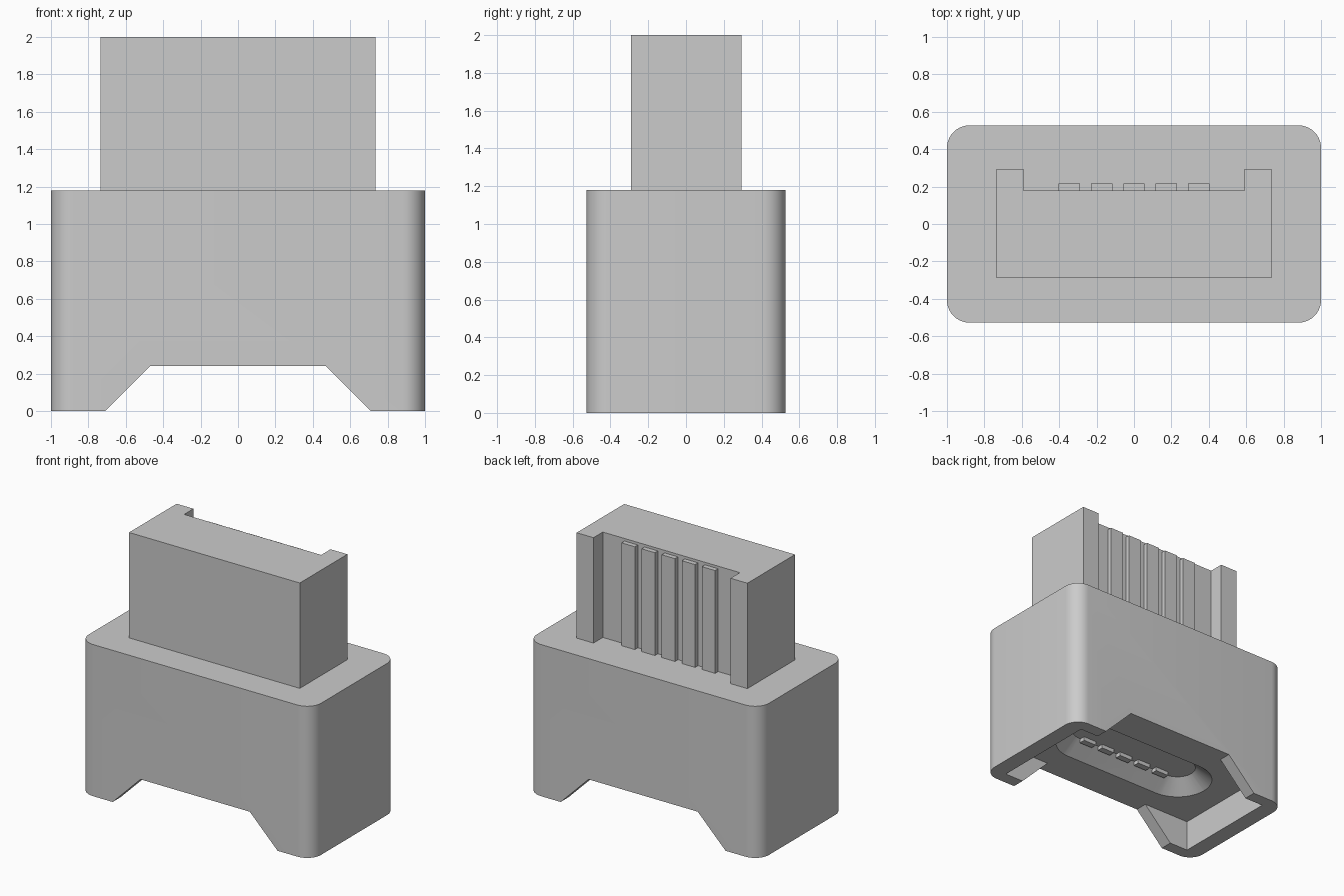
import bpy, bmesh, math
from mathutils import Matrix

if "Cube" in bpy.data.objects:
    bpy.data.objects.remove(bpy.data.objects["Cube"], do_unlink=True)

grey = bpy.data.materials.new("plain_grey")
grey.use_nodes = True
GREY = (0.6, 0.6, 0.6, 1)
grey.diffuse_color = GREY
grey.node_tree.nodes["Principled BSDF"].inputs["Base Color"].default_value = GREY

BODY_TOP = 1.18
CEILING = 0.24


def finish(name, bm):
    bmesh.ops.recalc_face_normals(bm, faces=bm.faces[:])
    mesh = bpy.data.meshes.new(name)
    bm.to_mesh(mesh)
    bm.free()
    obj = bpy.data.objects.new(name, mesh)
    bpy.context.collection.objects.link(obj)
    mesh.materials.append(grey)
    return obj


def loft(name, bottom, top):
    """Closed solid between two rings of matching points."""
    bm = bmesh.new()
    low = [bm.verts.new(p) for p in bottom]
    high = [bm.verts.new(p) for p in top]
    bm.faces.new(low)
    bm.faces.new(high)
    for i in range(len(low)):
        j = (i + 1) % len(low)
        bm.faces.new((low[i], low[j], high[j], high[i]))
    return finish(name, bm)


def prism(name, outline, z0, z1):
    return loft(name, [(x, y, z0) for x, y in outline], [(x, y, z1) for x, y in outline])


def box(name, x0, x1, y0, y1, z0, z1):
    return prism(name, [(x0, y0), (x1, y0), (x1, y1), (x0, y1)], z0, z1)


def rounded(hx, hy, r, steps):
    """Rounded rectangle outline; r equal to hy gives a slot."""
    points = []
    for k, (sx, sy) in enumerate([(1, 1), (-1, 1), (-1, -1), (1, -1)]):
        for i in range(steps + 1):
            a = math.pi / 2 * (k + i / steps)
            points.append((sx * (hx - r) + r * math.cos(a), sy * (hy - r) + r * math.sin(a)))
    return points


def slot_ring(half_length, radius, z):
    return [(x, y, z) for x, y in rounded(half_length, radius + 0.001, radius, 10)]


def cut(target, cutter):
    cutter.hide_render = True
    mod = target.modifiers.new("cut", 'BOOLEAN')
    mod.operation = 'DIFFERENCE'
    mod.solver = 'EXACT'
    mod.object = cutter
    bpy.context.view_layer.objects.active = target
    bpy.ops.object.modifier_apply(modifier=mod.name)
    bpy.data.objects.remove(cutter, do_unlink=True)


# Rounded housing
body = prism("housing", rounded(1.0, 0.527, 0.12, 10), 0, BODY_TOP)

# Hollow underside, then the sloped opening through front and back walls
cut(body, box("underside_cutter", -0.87, 0.87, -0.43, 0.43, -0.1, CEILING))
notch = [(-0.81, -0.1), (0.81, -0.1), (0.47, CEILING), (-0.47, CEILING)]
cut(body, loft("notch_cutter", [(x, -0.8, z) for x, z in notch], [(x, 0.8, z) for x, z in notch]))

# Tapered slot-shaped socket in the ceiling
cut(body, loft("socket_cutter", slot_ring(0.69, 0.27, CEILING - 0.015),
               slot_ring(0.55, 0.13, CEILING + 0.1)))

# Plug with side rails and a recessed back
right_half = [(0.735, -0.29), (0.735, 0.295), (0.59, 0.295), (0.59, 0.18)]
outline = right_half + [(-x, y) for x, y in reversed(right_half)]
prism("plug", outline, BODY_TOP, 2.0)

# Contact strips on the plug and inside the socket
for i in range(5):
    x = (i - 2) * 0.173
    box(f"plug_contact_{i + 1}", x - 0.057, x + 0.057, 0.18, 0.217, BODY_TOP, 1.98)
    box(f"socket_contact_{i + 1}", x - 0.057, x + 0.057, -0.14, -0.09,
        CEILING + 0.07, CEILING + 0.1)

# Smooth rounded corners, sharp edges kept
bpy.ops.object.select_all(action='DESELECT')
body.select_set(True)
bpy.context.view_layer.objects.active = body
bpy.ops.object.shade_smooth_by_angle(angle=math.radians(30))
